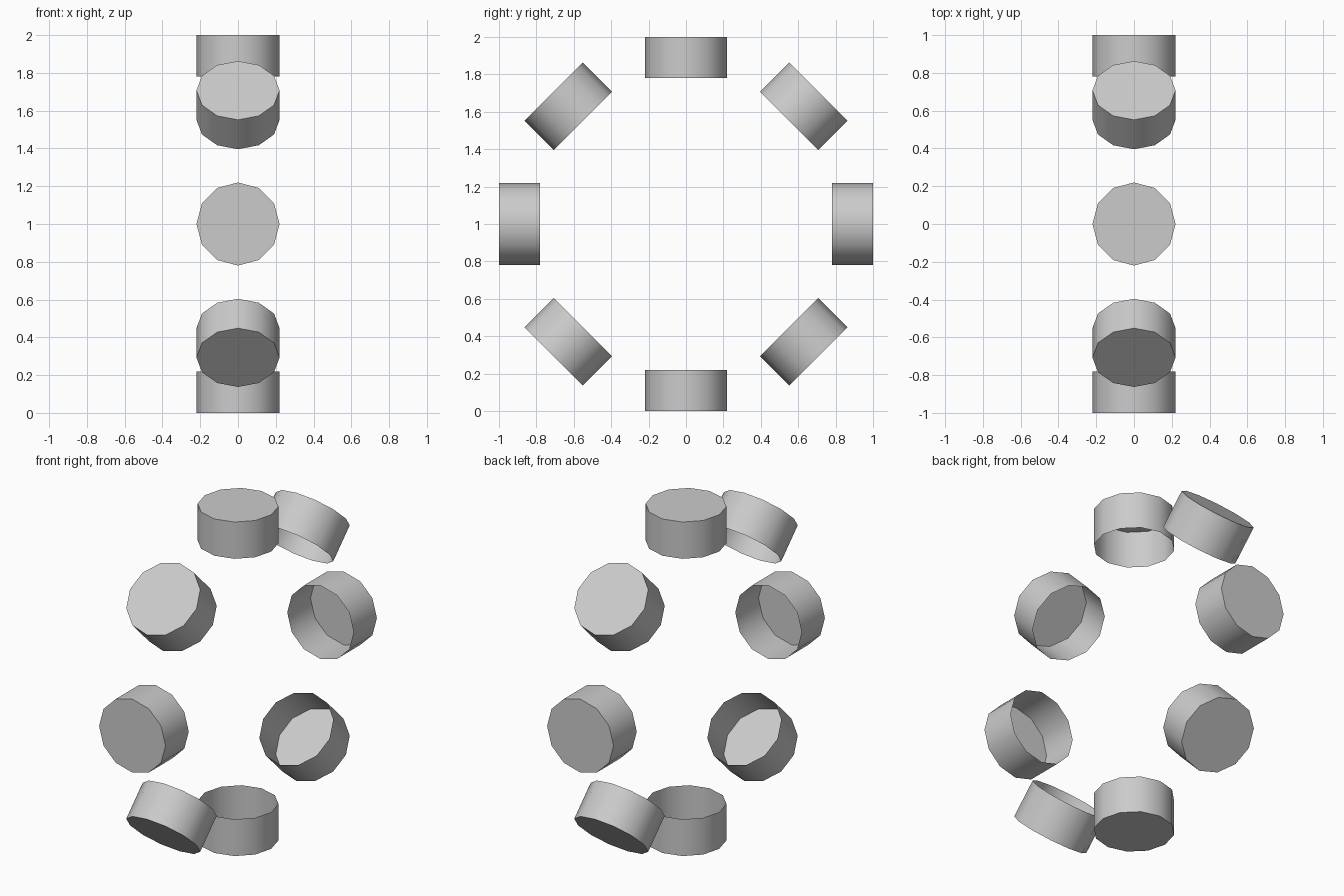
import bpy, bmesh
from math import radians
from mathutils import Matrix

if "Cube" in bpy.data.objects:
    bpy.data.objects.remove(bpy.data.objects["Cube"])

COUNT, SIDES = 8, 12
CUP_RADIUS, DEPTH, RING_RADIUS = 0.22, 0.22, 1.0


def make_cup(name, angle):
    # Twelve-sided thin cup: closed on the outer end, open toward the ring centre
    bm = bmesh.new()
    bmesh.ops.create_cone(bm, cap_ends=True, segments=SIDES,
                          radius1=CUP_RADIUS, radius2=CUP_RADIUS, depth=DEPTH,
                          matrix=Matrix.Translation((0, 0, RING_RADIUS - DEPTH / 2)))
    inner_cap = [f for f in bm.faces if f.normal.z < -0.9]
    bmesh.ops.delete(bm, geom=inner_cap, context='FACES_ONLY')

    # Smooth wall, flat cap with a sharp rim
    for f in bm.faces:
        f.smooth = len(f.verts) == 4
    for e in bm.edges:
        e.smooth = all(len(f.verts) == 4 for f in e.link_faces)

    # Place around the ring in the YZ plane
    bm.transform(Matrix.Translation((0, 0, RING_RADIUS)) @ Matrix.Rotation(angle, 4, 'X'))
    mesh = bpy.data.meshes.new(name)
    bm.to_mesh(mesh)
    bm.free()
    bpy.context.collection.objects.link(bpy.data.objects.new(name, mesh))


for i in range(COUNT):
    make_cup(f"ring_cup_{i + 1}", radians(360 / COUNT * i))
